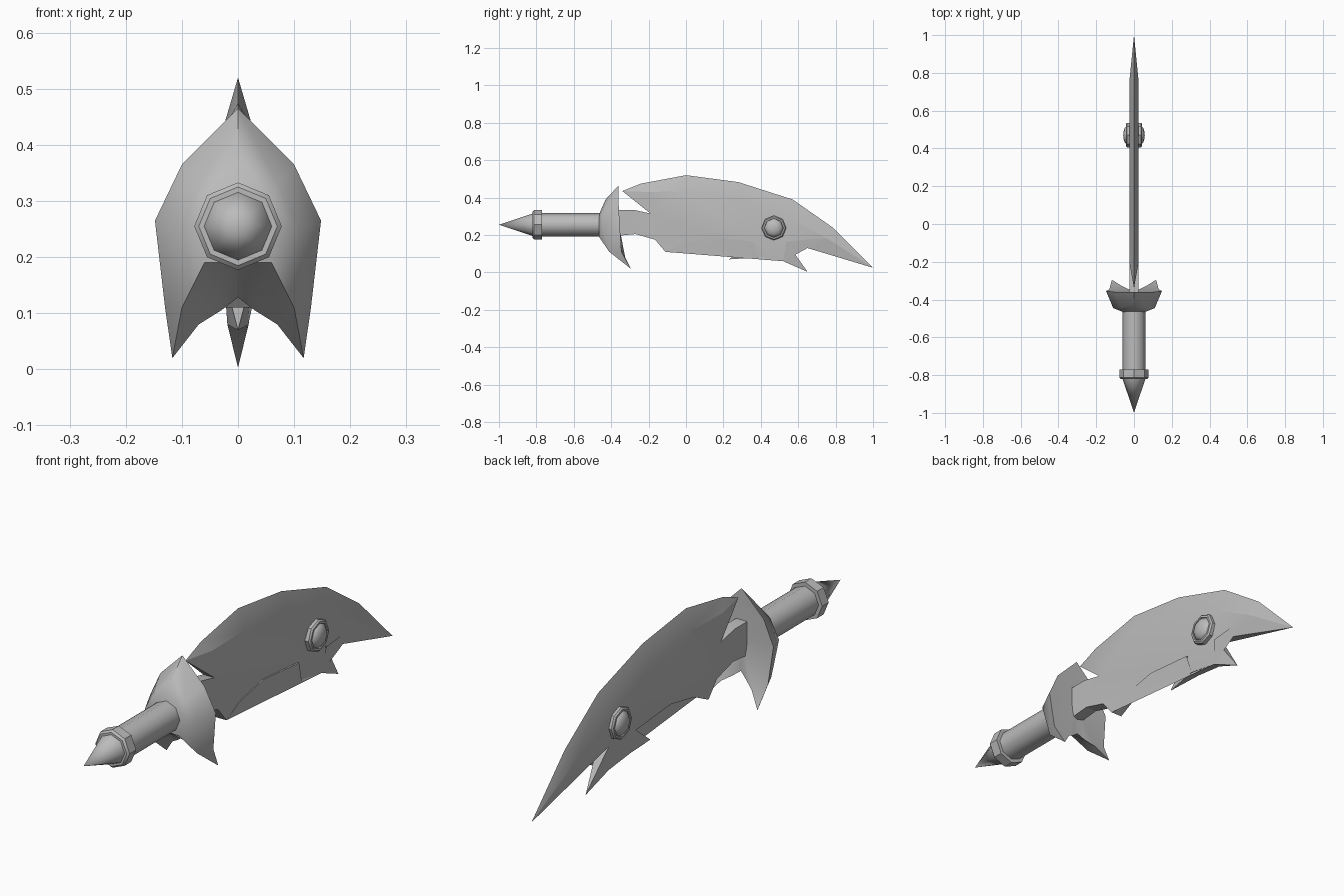
import bpy, bmesh, math
from mathutils import Matrix

if "Cube" in bpy.data.objects:
    bpy.data.objects.remove(bpy.data.objects["Cube"])

steel = bpy.data.materials.new("grey steel")
steel.use_nodes = True
GREY = (0.5, 0.5, 0.5, 1)
steel.diffuse_color = GREY
steel.node_tree.nodes["Principled BSDF"].inputs["Base Color"].default_value = GREY


def finish(name, bm, angle):
    bmesh.ops.remove_doubles(bm, verts=bm.verts, dist=0.0005)
    bmesh.ops.recalc_face_normals(bm, faces=bm.faces)
    mesh = bpy.data.meshes.new(name)
    bm.to_mesh(mesh)
    bm.free()
    mesh.materials.append(steel)
    ob = bpy.data.objects.new(name, mesh)
    bpy.context.collection.objects.link(ob)
    bpy.ops.object.select_all(action='DESELECT')
    ob.select_set(True)
    bpy.context.view_layer.objects.active = ob
    bpy.ops.object.shade_smooth_by_angle(angle=math.radians(angle))
    return ob


def turned(name, profile, matrix, angle=50):
    """Eight-sided lathe of (radius, height) points about local z."""
    bm = bmesh.new()
    rings = [[bm.verts.new((r * math.cos(k * math.pi / 4), r * math.sin(k * math.pi / 4), h))
              for k in range(8)] for r, h in profile]
    for low, high in zip(rings, rings[1:]):
        for k in range(8):
            j = (k + 1) % 8
            bm.faces.new((low[k], low[j], high[j], high[k]))
    bmesh.ops.transform(bm, matrix=matrix, verts=bm.verts)
    return finish(name, bm, angle)


def mirrored(name, points, faces, angle):
    """Faces between named points, repeated on the other side of x = 0."""
    bm = bmesh.new()
    for side in (1, -1):
        v = {k: bm.verts.new((side * x, y, z)) for k, (x, y, z) in points.items()}
        for f in faces:
            bm.faces.new([v[k] for k in f.split()])
    bmesh.ops.triangulate(bm, faces=[f for f in bm.faces if len(f.verts) > 4])
    return finish(name, bm, angle)


# Handle, collar and pommel spike along y
along_y = Matrix.Translation((0, 0, 0.255)) @ Matrix.Rotation(-math.pi / 2, 4, 'X')
turned("grip", [(0, -0.79), (0.062, -0.79), (0.062, -0.44), (0, -0.44)], along_y)
turned("pommel_collar", [(0, -0.82), (0.07, -0.82), (0.078, -0.812), (0.078, -0.77),
                         (0.06, -0.77), (0, -0.77)], along_y, 40)
turned("pommel_spike", [(0, -1), (0.062, -0.815), (0, -0.815)], along_y)

# Guard: domed shield with two lower prongs
guard = {
    "top": (0, -0.36, 0.465), "shoulder": (0.1, -0.36, 0.365), "side": (0.148, -0.355, 0.265),
    "hip": (0.13, -0.345, 0.11), "prong": (0.117, -0.295, 0.02), "inner": (0.07, -0.325, 0.08),
    "arch": (0.03, -0.345, 0.105), "notch": (0, -0.355, 0.128), "brow": (0, -0.43, 0.39),
    "crown": (0, -0.465, 0.31), "a": (0.07, -0.445, 0.33), "b": (0.11, -0.445, 0.25),
    "c": (0.1, -0.41, 0.11), "e": (0.06, -0.465, 0.29), "f": (0.06, -0.465, 0.19),
    "belly": (0, -0.46, 0.19), "back": (0, -0.36, 0.26)}
mirrored("guard", guard, [
    "top shoulder a brow", "brow a e crown", "shoulder side b a", "a b e", "e b f",
    "crown e f belly", "side hip c b", "b c f", "hip prong c", "c prong inner",
    "f c inner arch", "belly f arch notch", "back shoulder top", "back side shoulder",
    "back hip side", "hip inner prong", "back arch inner hip", "back notch arch"], 50)

# Blade outline (y, z, half thickness): sharp top edge, bevel line, thick lower edge
T = 0.025
edge = [(-0.34, 0.435), (-0.24, 0.475), (0, 0.52), (0.28, 0.483), (0.57, 0.39),
        (0.785, 0.24), (1, 0.025)]
bevel = [(-0.2, 0.43), (0.01, 0.435), (0.28, 0.40), (0.55, 0.29), (0.75, 0.185)]
lower = [(0.535, 0.165, T), (0.65, 0.003, 0), (0.52, 0.06, 0.014), (0.385, 0.08, 0.019),
         (0.23, 0.07, 0), (0.36, 0.165, T), (0.135, 0.185, T), (-0.02, 0.155, T),
         (-0.11, 0.11, T), (-0.165, 0.175, T), (-0.27, 0.205, T), (-0.375, 0.195, T),
         (-0.375, 0.335, T), (-0.28, 0.335, T), (-0.19, 0.315, T)]
bm = bmesh.new()
sides = []
for s in (1, -1):
    E = [bm.verts.new((0, y, z)) for y, z in edge]
    B = [bm.verts.new((s * T, y, z)) for y, z in bevel]
    L = [bm.verts.new((s * t, y, z)) for y, z, t in lower]
    bm.faces.new((E[0], E[1], B[0]))
    for i in range(4):
        bm.faces.new((E[i + 1], E[i + 2], B[i + 1], B[i]))
    bm.faces.new((E[5], E[6], B[4]))
    # pointed corners, then the broad flat
    for tri in ((E[6], L[0], B[4]), (L[0], L[1], L[2]), (L[3], L[4], L[5]), (L[14], E[0], B[0])):
        bm.faces.new(tri)
    flat = bm.faces.new(B + [v for i, v in enumerate(L) if i not in (1, 4)])
    bmesh.ops.triangulate(bm, faces=[flat])
    sides.append([E[6]] + L + [E[0]])
for i in range(len(lower) + 1):
    p, q = sides
    bm.faces.new((p[i], p[i + 1], q[i + 1], q[i]))
bmesh.ops.dissolve_degenerate(bm, dist=0.0005, edges=bm.edges)
finish("blade", bm, 20)

# Round gem in a raised ring on each face of the blade
for s, word in ((1, "left"), (-1, "right")):
    place = Matrix.Translation((0, 0.47, 0.238)) @ Matrix.Rotation(s * math.pi / 2, 4, 'Y')
    turned(word + "_gem_ring", [(0.066, 0.015), (0.066, 0.036), (0.06, 0.042),
                                (0.052, 0.042), (0.05, 0.034), (0.05, 0.015)], place, 40)
    turned(word + "_gem", [(0.051, 0.02), (0.051, 0.036), (0.038, 0.049), (0.02, 0.055),
                           (0, 0.057)], place, 60)
